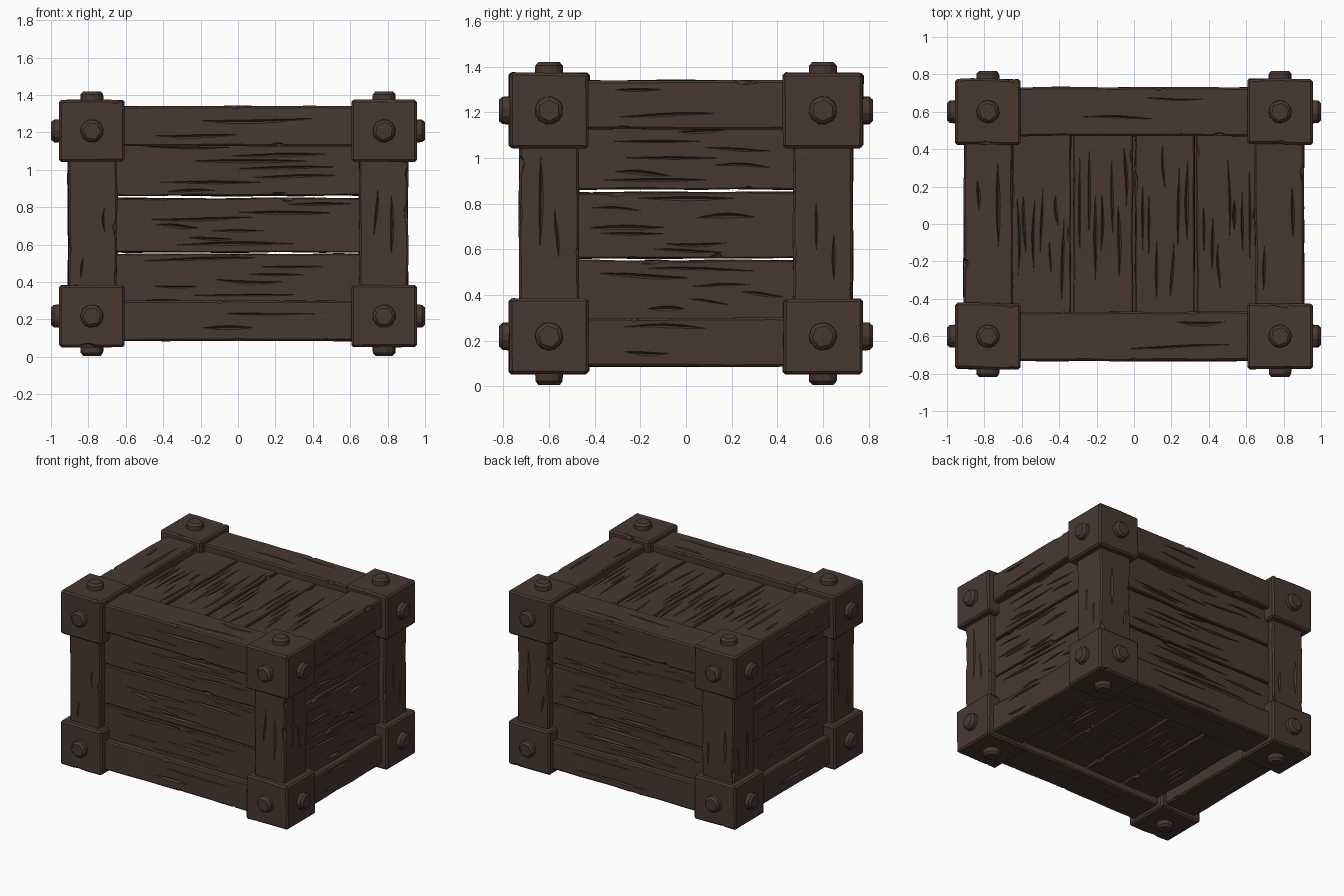
import bpy, bmesh, math, random
from mathutils import Matrix, Vector, noise

if "Cube" in bpy.data.objects:
    bpy.data.objects.remove(bpy.data.objects["Cube"])

random.seed(7)
R = random.uniform
wood = bpy.data.materials.new("dark brown wood")
wood.diffuse_color = (0.066, 0.039, 0.030, 1)
wood.use_nodes = True
wood.node_tree.nodes["Principled BSDF"].inputs["Base Color"].default_value = wood.diffuse_color


def make_object(name, bm):
    me = bpy.data.meshes.new(name)
    bmesh.ops.recalc_face_normals(bm, faces=bm.faces)
    bm.to_mesh(me)
    bm.free()
    ob = bpy.data.objects.new(name, me)
    bpy.context.collection.objects.link(ob)
    return ob


def add_crack(bm, x0, length, c, h, width, depth, side):
    # tapered V-shaped sliver, gently bent, sunk into face "side" at height h
    n, rings = 7, []
    bend, phase = R(-0.012, 0.012), R(0, 6)
    for i in range(n):
        t = i / (n - 1)
        s = math.sin(math.pi * t)
        x = x0 + length * t
        k = c + bend * math.sin(phase + 4 * t)
        w = width * s + 0.001
        pts = [(k - w, h + 0.02), (k + w, h + 0.02), (k, h + 0.006 - (depth + 0.006) * s)]
        rings.append([bm.verts.new((x, a, b) if side == 'Z' else (x, b, a)) for a, b in pts])
    for a, b in zip(rings, rings[1:]):
        for j in range(3):
            bm.faces.new((a[j], a[(j + 1) % 3], b[(j + 1) % 3], b[j]))
    bm.faces.new(rings[0])
    bm.faces.new(rings[-1])


def timber(name, centre, size, axes, segs, wobble, bevel, cracks, chips, both=False):
    """Box along local x; local z (and y when both) faces outward. Worn by cuts."""
    L, W, T = (s / 2 for s in size)
    # wavy box
    bm = bmesh.new()
    seed = Vector((R(0, 99), R(0, 99), R(0, 99)))
    rings = []
    for i in range(segs + 1):
        x = -L + 2 * L * i / segs
        ring = []
        for y, z in ((-W, -T), (W, -T), (W, T), (-W, T)):
            v = noise.noise_vector(seed + Vector((x * 4, y * 9, z * 9)))
            ring.append(bm.verts.new((x, y + v.y * wobble, z + v.z * wobble * 0.6)))
        rings.append(ring)
    for a, b in zip(rings, rings[1:]):
        for j in range(4):
            bm.faces.new((a[j], a[(j + 1) % 4], b[(j + 1) % 4], b[j]))
    bm.faces.new(rings[0])
    bm.faces.new(rings[-1])
    bmesh.ops.recalc_face_normals(bm, faces=bm.faces)
    sharp = [e for e in bm.edges if e.calc_face_angle(0) > 0.8]
    bmesh.ops.bevel(bm, geom=sharp, offset=bevel, segments=1, affect='EDGES')
    bmesh.ops.triangulate(bm, faces=bm.faces)
    ob = make_object(name, bm)

    # cutter made of cracks and edge chips
    cut = bmesh.new()
    for side in ('Z', 'Y') if both else ('Z',):
        half, h = (W, T) if side == 'Z' else (T, W)
        for i in range(cracks):
            ln = R(0.2, 0.65) * 2 * L
            x0 = R(-L * 0.97, L * 0.97 - ln)
            c = -half + 2 * half * (i + R(0.25, 0.75)) / cracks
            add_crack(cut, x0, ln, c * 0.9, h, R(0.012, 0.024), R(0.010, 0.018), side)
    edges = [(1, 1), (-1, 1), (1, -1)] if both else [(1, 1), (-1, 1)]
    for i in range(chips):
        sy, sz = edges[i % len(edges)]
        m = (Matrix.Translation((R(-0.8, 0.8) * L, sy * (W + 0.012), sz * (T + 0.012)))
             @ Matrix.Rotation(R(-0.3, 0.3), 4, 'Z') @ Matrix.Rotation(R(0, 3), 4, 'X')
             @ Matrix.Diagonal((R(0.03, 0.09), R(0.025, 0.045), R(0.025, 0.045), 1)))
        bmesh.ops.create_icosphere(cut, subdivisions=1, radius=1, matrix=m)
    if cut.verts:
        cutter = make_object("cutter", cut)
        cutter.hide_render = True
        mod = ob.modifiers.new("wear", 'BOOLEAN')
        mod.operation, mod.solver, mod.object = 'DIFFERENCE', 'EXACT', cutter
        mod.use_self = True
        dg = bpy.context.evaluated_depsgraph_get()
        me = bpy.data.meshes.new_from_object(ob.evaluated_get(dg))
        ob.modifiers.clear()
        ob.data = me
        bpy.data.objects.remove(cutter)
    else:
        cut.free()

    # place in the world
    m3 = Matrix(axes).transposed()
    ob.data.transform(Matrix.Translation(centre) @ m3.to_4x4())
    if m3.determinant() < 0:
        ob.data.flip_normals()
    finish(ob)


def finish(ob):
    ob.data.materials.clear()
    ob.data.materials.append(wood)
    ob.data.shade_smooth()
    ob.data.set_sharp_from_angle(angle=math.radians(28))


def bolt(name, base, direction):
    bm = bmesh.new()
    bmesh.ops.create_cone(bm, cap_ends=True, segments=6, radius1=0.07, radius2=0.066, depth=0.08)
    bmesh.ops.bevel(bm, geom=bm.edges[:], offset=0.016, segments=1, affect='EDGES')
    rot = Vector((0, 0, 1)).rotation_difference(direction).to_matrix().to_4x4()
    spin = Matrix.Rotation(R(0, 1), 4, 'Z')
    bm.transform(Matrix.Translation(base + direction * 0.004) @ rot @ spin)
    finish(make_object(name, bm))


X, Y, Z = Vector((1, 0, 0)), Vector((0, 1, 0)), Vector((0, 0, 1))
MID = 0.713
frame = dict(segs=10, wobble=0.008, bevel=0.01, cracks=2, chips=5, both=True)

for sx in (-1, 1):
    for sy in (-1, 1):
        # upright corner posts
        timber("corner_post", (sx * 0.778, sy * 0.6, MID), (0.78, 0.262, 0.262),
               (Z, X * sx, Y * sy), **frame)
        # corner blocks with three bolts each
        for sz in (-1, 1):
            c = Vector((sx * 0.781, sy * 0.6, MID + sz * 0.495))
            timber("corner_block", c, (0.35, 0.35, 0.33), (X * sx, Y * sy, Z * sz),
                   4, 0.008, 0.012, 0, 2, True)
            bolt("side_bolt", c + X * sx * 0.175, X * sx)
            bolt("front_bolt", c + Y * sy * 0.175, Y * sy)
            bolt("end_bolt", c + Z * sz * 0.168, Z * sz)

for s in (-1, 1):
    for sz in (-1, 1):
        # long rails along x, short rails along y
        z = MID + sz * 0.52
        timber("long_rail", (0, s * 0.6, z), (1.26, 0.262, 0.215), (X, Y * s, Z * sz), **frame)
        timber("short_rail", (s * 0.778, 0, z), (0.9, 0.262, 0.215), (Y, X * s, Z * sz), **frame)

plank = dict(segs=12, wobble=0.008, bevel=0.006, cracks=7, chips=2)
TH = 0.06
for s in (-1, 1):
    # three wall planks on every side
    for lo, hi in ((0.27, 0.551), (0.559, 0.849), (0.863, 1.15)):
        zc, w = (lo + hi) / 2, hi - lo
        timber("long_wall_plank", (0, s * (0.68 - TH / 2), zc), (1.34, w, TH),
               (X, Z, Y * s), **plank)
        timber("short_wall_plank", (s * (0.86 - TH / 2), 0, zc), (1.0, w, TH),
               (Y, Z, X * s), **plank)
    # four lid or floor planks
    shift = 0.0 if s > 0 else 0.04
    for i in range(4):
        timber("lid_plank" if s > 0 else "floor_plank",
               (-0.495 + 0.33 * i + shift, 0, MID + s * (0.575 - TH / 2)),
               (1.0, 0.316, TH), (Y, X, Z * s), **plank)
